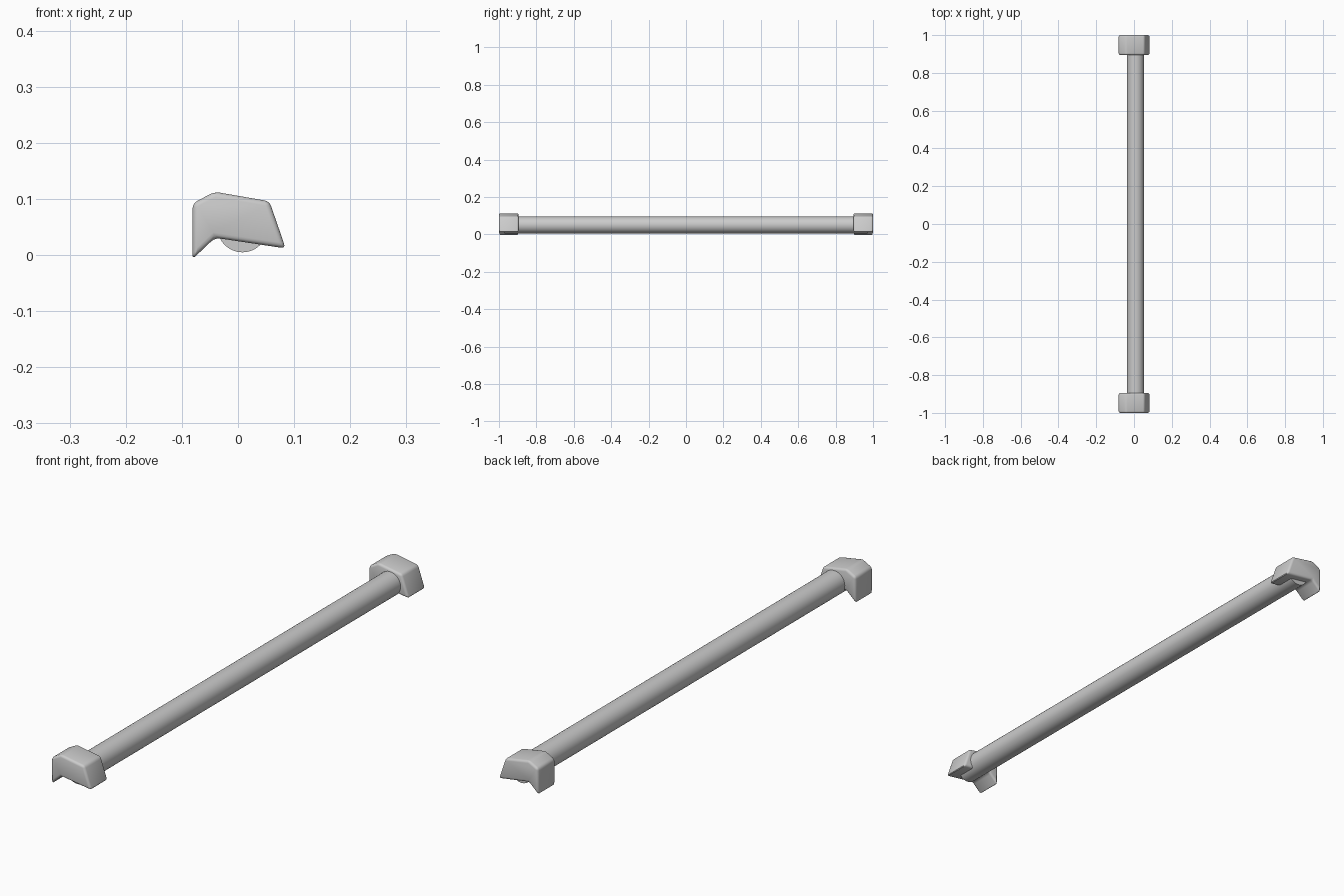
import bpy, bmesh
from math import radians

if "Cube" in bpy.data.objects:
    bpy.data.objects.remove(bpy.data.objects["Cube"])


def smooth(obj):
    bpy.ops.object.select_all(action='DESELECT')
    obj.select_set(True)
    bpy.context.view_layer.objects.active = obj
    bpy.ops.object.shade_smooth_by_angle(angle=radians(35))


# Angled end bracket: side profile extruded along y, with rounded edges
PROFILE = [(-0.081, -0.007), (-0.081, 0.092), (-0.042, 0.113),
           (0.056, 0.096), (0.085, 0.012), (-0.041, 0.031)]


def end_bracket(name, y0, y1):
    bm = bmesh.new()
    face = bm.faces.new([bm.verts.new((x, y0, z)) for x, z in PROFILE])
    ext = bmesh.ops.extrude_face_region(bm, geom=[face])
    verts = [v for v in ext["geom"] if isinstance(v, bmesh.types.BMVert)]
    bmesh.ops.translate(bm, verts=verts, vec=(0, y1 - y0, 0))
    bmesh.ops.recalc_face_normals(bm, faces=bm.faces)
    bmesh.ops.bevel(bm, geom=bm.edges[:], offset=0.009, offset_type='OFFSET',
                    segments=3, profile=0.5, affect='EDGES', clamp_overlap=True)
    mesh = bpy.data.meshes.new(name)
    bm.to_mesh(mesh)
    bm.free()
    obj = bpy.data.objects.new(name, mesh)
    bpy.context.collection.objects.link(obj)
    smooth(obj)


end_bracket("front_bracket", -1.0, -0.895)
end_bracket("back_bracket", 0.895, 1.0)

# Long round bar seated in both brackets
bpy.ops.mesh.primitive_cylinder_add(vertices=32, radius=0.045, depth=1.94,
                                    location=(0.008, 0, 0.05),
                                    rotation=(radians(90), 0, 0))
bar = bpy.context.object
bar.name = "bar"
smooth(bar)
